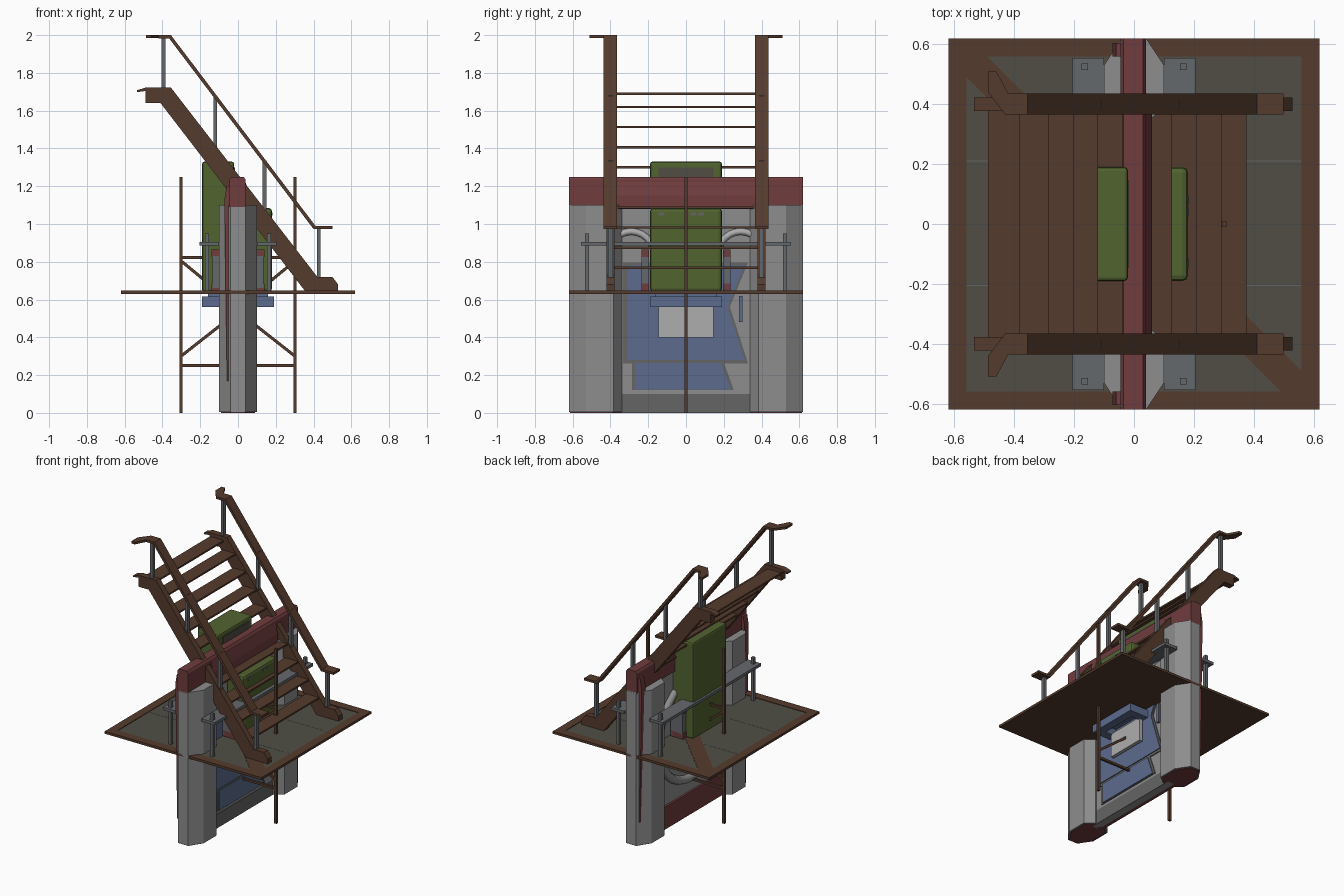
import bpy, bmesh, math
from mathutils import Vector

if "Cube" in bpy.data.objects:
    bpy.data.objects.remove(bpy.data.objects["Cube"])

def mat(name, c):
    m = bpy.data.materials.new(name)
    m.diffuse_color = (*c, 1)
    m.use_nodes = True
    m.node_tree.nodes["Principled BSDF"].inputs["Base Color"].default_value = m.diffuse_color
    return m

BROWN = mat("rust brown", (0.09, 0.043, 0.026))
RED = mat("dull red", (0.16, 0.045, 0.048))
GREY = mat("wall grey", (0.27, 0.27, 0.275))
DARK = mat("frame grey", (0.13, 0.13, 0.13))
LIGHT = mat("light grey", (0.42, 0.42, 0.42))
GREEN = mat("olive green", (0.085, 0.125, 0.03))
BLUE = mat("slate blue", (0.11, 0.15, 0.27))
FLOOR = mat("floor grey", (0.08, 0.076, 0.06))
STEEL = mat("steel", (0.13, 0.14, 0.15))

def finish(bm, name, m, bevel=0):
    bmesh.ops.recalc_face_normals(bm, faces=bm.faces)
    me = bpy.data.meshes.new(name)
    bm.to_mesh(me)
    bm.free()
    me.materials.append(m)
    ob = bpy.data.objects.new(name, me)
    bpy.context.collection.objects.link(ob)
    if bevel:
        b = ob.modifiers.new("bevel", 'BEVEL')
        b.width, b.segments = bevel, 2
    return ob

def box(name, x0, x1, y0, y1, z0, z1, m, bevel=0):
    bm = bmesh.new()
    bmesh.ops.create_cube(bm, size=1)
    for v in bm.verts:
        v.co = ((x0 + x1) / 2 + v.co.x * (x1 - x0), (y0 + y1) / 2 + v.co.y * (y1 - y0),
                (z0 + z1) / 2 + v.co.z * (z1 - z0))
    return finish(bm, name, m, bevel)

def prism(name, pts, axis, a, b, m):
    """Extrude a 2D outline along an axis from a to b."""
    def put(p, t):
        return {'x': (t, p[0], p[1]), 'y': (p[0], t, p[1]), 'z': (p[0], p[1], t)}[axis]
    bm = bmesh.new()
    lo = [bm.verts.new(put(p, a)) for p in pts]
    hi = [bm.verts.new(put(p, b)) for p in pts]
    bm.faces.new(lo)
    bm.faces.new(hi)
    for i in range(len(pts)):
        j = (i + 1) % len(pts)
        bm.faces.new((lo[i], lo[j], hi[j], hi[i]))
    return finish(bm, name, m)

def bar(name, p, q, w, m):
    """Square bar in the xz plane between two points at y = 0."""
    p, q = Vector(p), Vector(q)
    d = (q - p).normalized() * w / 2
    n = Vector((-d.y, d.x))
    return prism(name, [p + n, q + n, q - n, p - n], 'y', -w / 2, w / 2, m)

def arc(name, x, y, z, r, minor, a0, a1, m, n=24):
    """Round tube bent along an arc in the yz plane."""
    cu = bpy.data.curves.new(name, 'CURVE')
    cu.dimensions = '3D'
    cu.bevel_depth, cu.bevel_resolution = minor, 2
    s = cu.splines.new('POLY')
    s.points.add(n)
    for i, p in enumerate(s.points):
        t = math.radians(a0 + (a1 - a0) * i / n)
        p.co = (x, y + r * math.cos(t), z + r * math.sin(t), 1)
    cu.materials.append(m)
    ob = bpy.data.objects.new(name, cu)
    bpy.context.collection.objects.link(ob)

# floor slab, panel surface, border and diagonal brace
box("floor_slab", -.62, .62, -.62, .62, .63, .64, BROWN)
box("floor_panel", -.565, .565, -.565, .565, .638, .643, FLOOR)
for s in (-1, 1):
    a, b = sorted((s * .56, s * .62))
    box("floor_border_side", a, b, -.62, .62, .63, .647, BROWN)
    box("floor_border_end", -.56, .56, a, b, .63, .647, BROWN)
    for y in (-.205, .21):
        a, b = sorted((s * .2, s * .56))
        box("floor_seam", a, b, y - .002, y + .002, .64, .644, DARK)
prism("floor_brace", [(-.57, .5), (-.57, .57), (-.5, .57), (.57, -.5), (.57, -.57), (.5, -.57)],
      'z', .64, .646, BROWN)

# central wall, base and top beam
box("wall_core", -.03, .03, -.38, .38, 0, 1.1, GREY)
box("wall_base", -.045, -.02, -.5, .5, .0, .16, RED)
box("wall_base_front", .02, .034, -.38, .38, .0, .1, DARK)
prism("top_beam", [(-.045, 1.09), (.04, 1.09), (.04, 1.235), (.03, 1.25), (-.035, 1.25), (-.045, 1.235)],
      'y', -.62, .62, RED)
prism("beam_lip", [(.0, 1.08), (.06, 1.08), (.06, 1.15), (.035, 1.24), (0, 1.24)], 'y', -.365, .365, RED)

# faceted pillars, red strips and feet
for s in (-1, 1):
    prof = [(-.04, .34), (-.1, .385), (-.1, .53), (-.04, .62), (.04, .62), (.1, .53), (.1, .385), (.04, .34)]
    prism("pillar", [(x, s * y) for x, y in prof], 'z', .005, 1.1, GREY)
    prism("pillar_foot", [(x * .9, s * (.48 + (y - .48) * .95)) for x, y in prof], 'z', 0, .006, RED)
    a, b = sorted((s * .56, s * .605))
    prism("pillar_strip", [(-.072, 1.13), (-.06, 1.2), (-.045, 1.2), (-.045, .17), (-.058, .17)],
          'y', a, b, RED)

# blue door panels with raised grey frames
door = [(-.31, .28), (.31, .28), (.22, .56), (.31, .78), (-.31, .78)]
lower = [(-.27, .125), (.235, .125), (.185, .265), (-.27, .265)]
def grow(pts, k):
    c = sum((Vector(p) for p in pts), Vector((0, 0))) / len(pts)
    return [c + (Vector(p) - c) * k for p in pts]
for name, p in (("door_panel", door), ("lower_panel", lower)):
    prism(name + "_frame", grow(p, 1.07), 'x', .0, .036, DARK)
    prism(name, p, 'x', .0, .042, BLUE)
box("door_slot", .03, .046, .28, .3, .48, .62, BLUE)
box("notice_plate", .05, .075, -.145, .145, .4, .57, LIGHT)

# round hoop on the back, arches on the front
arc("back_hoop", -.035, 0, .62, .36, .03, 0, 360, GREY, 32)
for s in (-1, 1):
    arc("front_arch", .03, s * .29, .84, .12, .018, 20, 160, LIGHT, 10)

# green cabinets
box("tall_cabinet", -.19, -.02, -.19, .19, .64, 1.33, GREEN, .012)
box("cabinet_recess", -.025, -.016, -.145, .145, 1.25, 1.3, FLOOR)
box("low_cabinet", .04, .18, -.19, .19, .64, 1.085, GREEN, .018)
for y in (-.13, .04, .08):
    box("cabinet_mark", .175, .183, y - .015, y + .015, 1.045, 1.06, DARK)

# blue tray under the floor, as an open frame
for s in (-1, 1):
    a, b = sorted((s * .13, s * .19))
    box("tray_side", a, b, -.19, .19, .56, .615, BLUE)
    box("tray_end", -.13, .13, a, b, .56, .615, BLUE)
box("tray_collar", -.16, .16, -.165, .165, .61, .635, BLUE)

# steel columns with red ends, hand rails and their posts
for sx in (-1, 1):
    x0, x1 = sorted((sx * .04, sx * .135))
    for sy in (-1, 1):
        a, b = sorted((sy * .195, sy * .235))
        box("side_column", x0, x1, a, b, .66, .83, STEEL)
        for z in (.645, .825):
            box("column_end", min(x0, x0 + sx * .006), max(x1, x1 + sx * .006), a, b, z, z + .04, RED)
        box("rail_post", sx * .165 - .011, sx * .165 + .011, sy * .525 - .011, sy * .525 + .011,
            .64, .95, STEEL)
    x0, x1 = sorted((sx * .1, sx * .205))
    box("side_rail", x0, x1, -.555, .555, .885, .905, STEEL)

    # thin brown pole with brackets
    box("pole", sx * .302 - .009, sx * .302 + .009, -.009, .009, 0, 1.25, BROWN)
    for z in (.25, .822):
        bar("pole_arm", (sx * .302, z), (sx * .03, z), .016, BROWN)
    bar("lower_strut", (sx * .302, .3), (sx * .06, .49), .016, BROWN)
    bar("upper_strut", (sx * .302, .805), (sx * .12, .655), .016, BROWN)

# stairs: stringers, banisters and posts on both sides
stringer = [(.53, .645), (.53, .68), (.5, .72), (.42, .72), (-.355, 1.722), (-.49, 1.722), (-.535, 1.708),
            (-.535, 1.698), (-.49, 1.704), (-.49, 1.64), (-.41, 1.64), (.355, .645)]
rail = [(.5, .99), (.41, .99), (-.355, 2.0), (-.42, 2.0), (-.42, 1.983), (-.365, 1.983), (.4, .973), (.5, .973)]
for s in (-1, 1):
    a, b = sorted((s * .378, s * .422))
    prism("stair_stringer", stringer, 'y', a, b, BROWN)
    a, b = sorted((s * .366, s * .436))
    prism("banister", rail, 'y', a, b, BROWN)
    prism("banister_end", [(-.355, s * .366), (-.355, s * .436), (-.42, s * .436), (-.46, s * .51),
                           (-.487, s * .51), (-.487, s * .44), (-.43, s * .366)], 'z', 1.984, 2.0, BROWN)
    for x, z0, z1 in ((-.395, 1.71, 1.99), (-.12, 1.38, 1.68), (.14, 1.04, 1.335), (.427, .71, .98)):
        box("banister_post", x - .01, x + .01, s * .4 - .013, s * .4 + .013, z0, z1, STEEL)

# stair treads
box("top_tread", -.487, -.38, -.38, .38, 1.683, 1.695, BROWN)
for i in range(9):
    x, z = -.335 + .0825 * i, 1.62 - .1065 * i
    box("tread", x - .052, x + .05, -.38, .38, z - .006, z + .006, BROWN)
